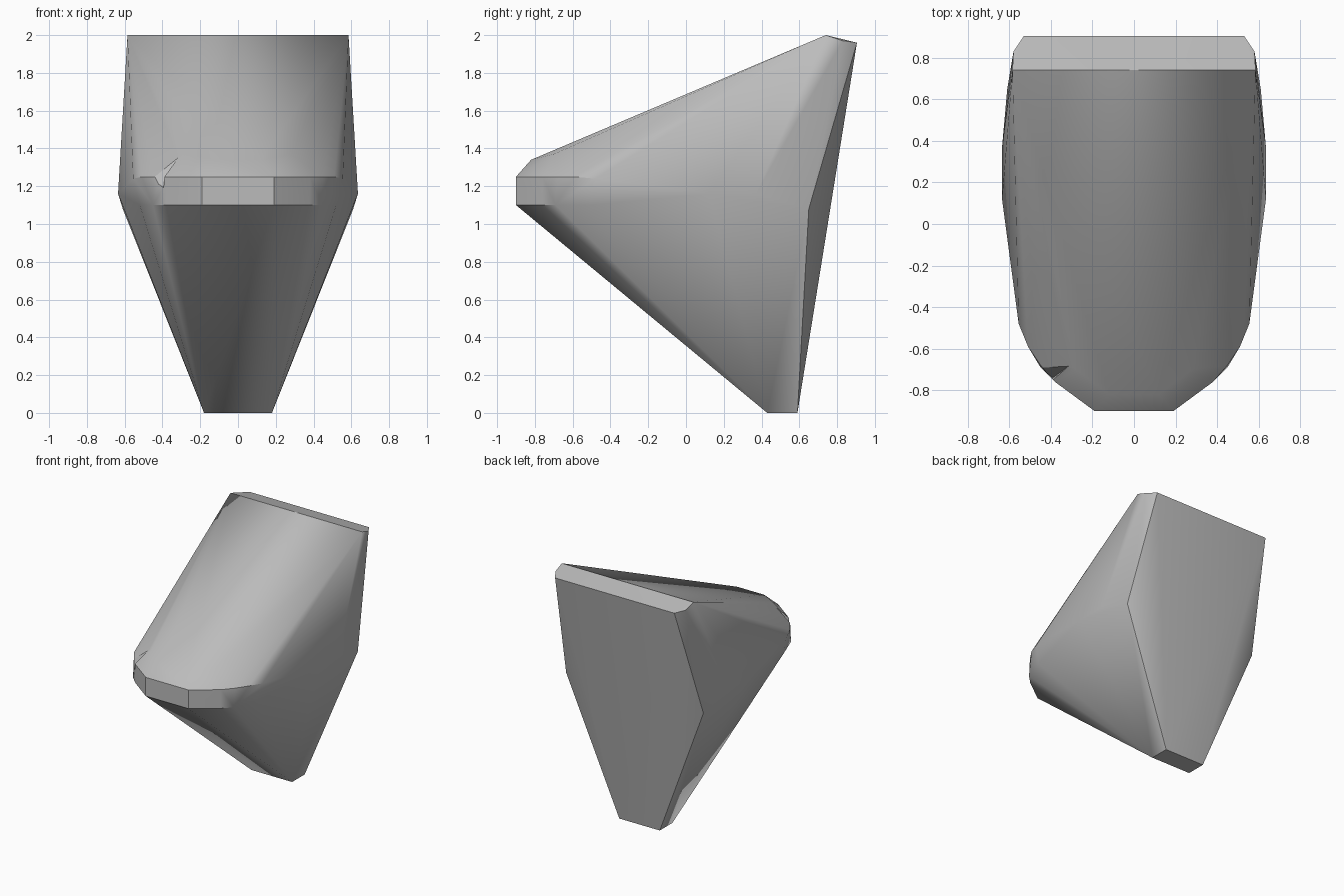
import bpy, bmesh

cube = bpy.data.objects.get("Cube")
if cube:
    bpy.data.objects.remove(cube, do_unlink=True)

grey = bpy.data.materials.new("plain grey")
grey.use_nodes = True
GREY = (0.5, 0.5, 0.5, 1)
grey.diffuse_color = GREY
grey.node_tree.nodes["Principled BSDF"].inputs["Base Color"].default_value = GREY


def hull(name, points, mirrored=True):
    """Wrap a tight skin around points, optionally mirrored across x."""
    bm = bmesh.new()
    for x, y, z in points:
        bm.verts.new((x, y, z))
        if mirrored:
            bm.verts.new((-x, y, z))
    result = bmesh.ops.convex_hull(bm, input=bm.verts)
    spare = {v for v in result["geom_interior"] + result["geom_unused"]
             if isinstance(v, bmesh.types.BMVert)}
    bmesh.ops.delete(bm, geom=list(spare), context="VERTS")
    bmesh.ops.recalc_face_normals(bm, faces=bm.faces)
    mesh = bpy.data.meshes.new(name)
    bm.to_mesh(mesh)
    bm.free()
    obj = bpy.data.objects.new(name, mesh)
    bpy.context.collection.objects.link(obj)
    mesh.materials.append(grey)
    return obj


# Half outlines of the wedge-shaped body
foot = [(0.18, 0.43, 0), (0.18, 0.59, 0)]
rim_lower = [(0.19, -0.9, 1.1), (0.38, -0.76, 1.1), (0.45, -0.69, 1.1), (0.52, -0.5, 1.1)]
rim_upper = [(0.19, -0.9, 1.25), (0.38, -0.76, 1.25), (0.45, -0.68, 1.25),
             (0.51, -0.59, 1.25), (0.555, -0.48, 1.24)]
lid_front = [(0.12, -0.82, 1.34), (0.28, -0.7, 1.37)]
waist = [(0.635, 0.12, 1.16), (0.635, 0.37, 1.16), (0.61, 0.65, 1.08)]
crown = [(0.585, 0.74, 2), (0.58, 0.83, 1.97), (0.53, 0.905, 1.96)]
body = hull("body", foot + rim_lower + rim_upper + lid_front + waist + crown)

# Small notch in the right front of the rim
cutter = hull("notch_cutter", [(-0.46, -0.685, 1.25), (-0.31, -0.68, 1.365),
                               (-0.39, -0.74, 1.18), (-0.47, -0.87, 1.45)], False)
cutter.hide_render = True
cutter.hide_viewport = True
notch = body.modifiers.new("notch", "BOOLEAN")
notch.operation = "DIFFERENCE"
notch.solver = "EXACT"
notch.object = cutter

# Soft shading with crisp main edges
bpy.context.view_layer.objects.active = body
body.select_set(True)
bpy.ops.object.modifier_apply(modifier=notch.name)
bpy.data.objects.remove(cutter, do_unlink=True)
bpy.ops.object.shade_smooth_by_angle(angle=0.52)
